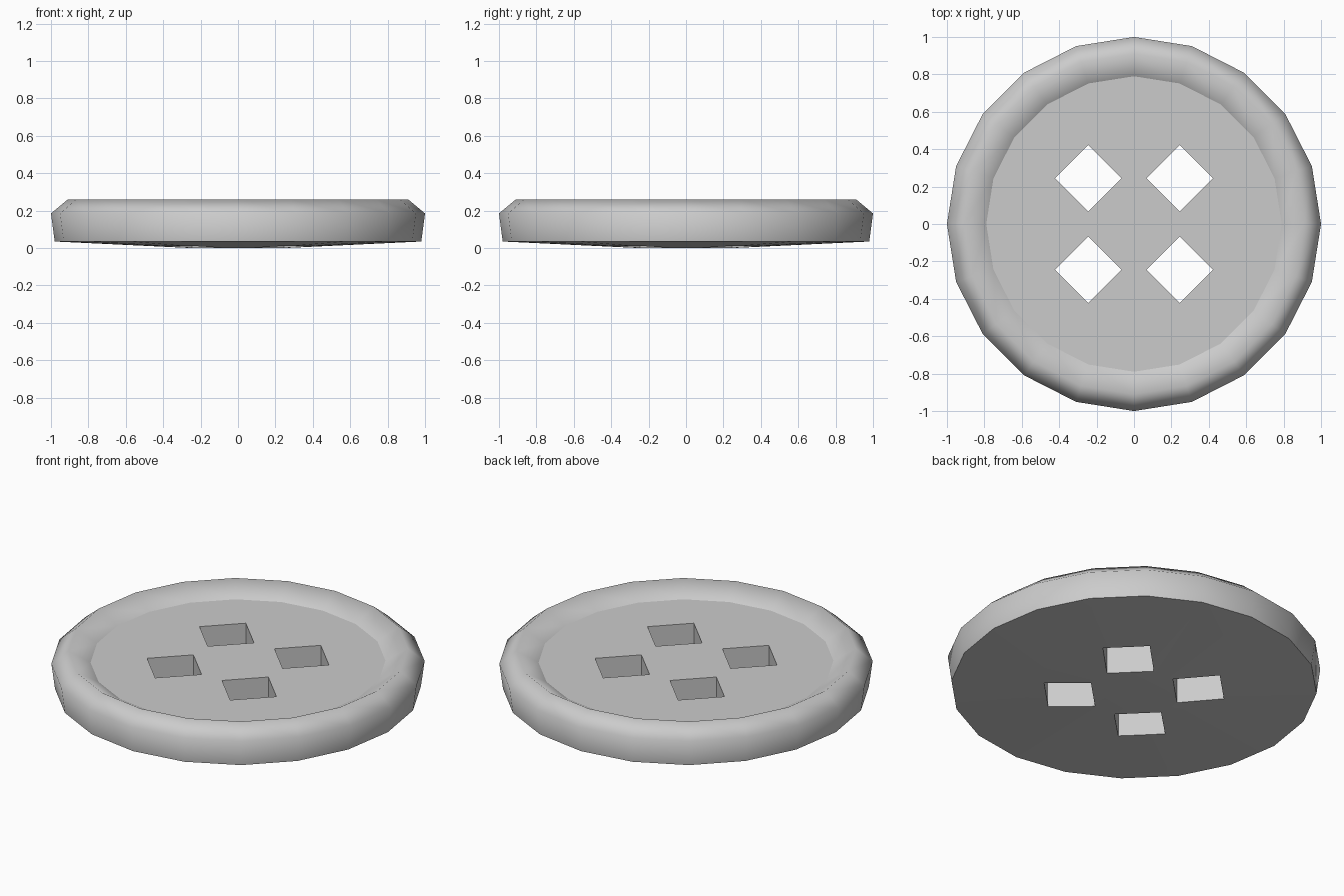
import bpy, bmesh
from math import cos, sin, pi

cube = bpy.data.objects.get("Cube")
if cube:
    bpy.data.objects.remove(cube, do_unlink=True)

SIDES = 20
FLOOR_Z = 0.19
# Radius and height from the sunken floor, over the rim, to the underside
PROFILE = [(0.79, FLOOR_Z), (0.91, 0.26), (1.0, 0.185), (0.98, 0.035), (0.25, 0.0)]
HOLE_OFFSET, HOLE_RADIUS = 0.245, 0.178

grey = bpy.data.materials.new("light grey")
grey.use_nodes = True
grey.diffuse_color = (0.6, 0.6, 0.6, 1)
grey.node_tree.nodes["Principled BSDF"].inputs["Base Color"].default_value = grey.diffuse_color


def ring(bm, radius, z, sides, x=0, y=0):
    angles = [2 * pi * i / sides for i in range(sides)]
    return [bm.verts.new((x + radius * cos(a), y + radius * sin(a), z)) for a in angles]


def loft(bm, rings):
    """Bridge consecutive rings and cap both ends."""
    for a, b in zip(rings, rings[1:]):
        for i in range(len(a)):
            j = (i + 1) % len(a)
            bm.faces.new((a[i], b[i], b[j], a[j]))
    bm.faces.new(rings[0])
    bm.faces.new(rings[-1][::-1])


def finish(bm, name):
    bmesh.ops.recalc_face_normals(bm, faces=bm.faces)
    mesh = bpy.data.meshes.new(name)
    bm.to_mesh(mesh)
    bm.free()
    mesh.materials.append(grey)
    obj = bpy.data.objects.new(name, mesh)
    bpy.context.collection.objects.link(obj)
    return obj


# Dished disc
bm = bmesh.new()
loft(bm, [ring(bm, r, z, SIDES) for r, z in PROFILE])
button = finish(bm, "button_disc")

# Four diamond thread holes
bm = bmesh.new()
for sx in (-1, 1):
    for sy in (-1, 1):
        x, y = sx * HOLE_OFFSET, sy * HOLE_OFFSET
        loft(bm, [ring(bm, HOLE_RADIUS, z, 4, x, y) for z in (0.5, -0.5)])
cutter = finish(bm, "hole_cutter")
cutter.hide_render = True

cut = button.modifiers.new("thread_holes", "BOOLEAN")
cut.operation, cut.solver, cut.object = "DIFFERENCE", "EXACT", cutter
bpy.context.view_layer.objects.active = button
button.select_set(True)
bpy.ops.object.modifier_apply(modifier=cut.name)
bpy.data.objects.remove(cutter, do_unlink=True)

# Soft rounded rim; crisp floor outline, underside edge and hole edges
bm = bmesh.new()
bm.from_mesh(button.data)
for face in bm.faces:
    face.smooth = True
for edge in bm.edges:
    mid = (edge.verts[0].co + edge.verts[1].co) / 2
    on_floor = all(abs(v.co.z - FLOOR_Z) < 0.001 for v in edge.verts)
    in_hole = mid.xy.length < 0.6 and edge.calc_face_angle(0) > 0.5
    under_edge = all(abs(v.co.z - 0.035) < 0.001 for v in edge.verts)
    edge.smooth = not (on_floor or in_hole or under_edge)
bm.to_mesh(button.data)
bm.free()
